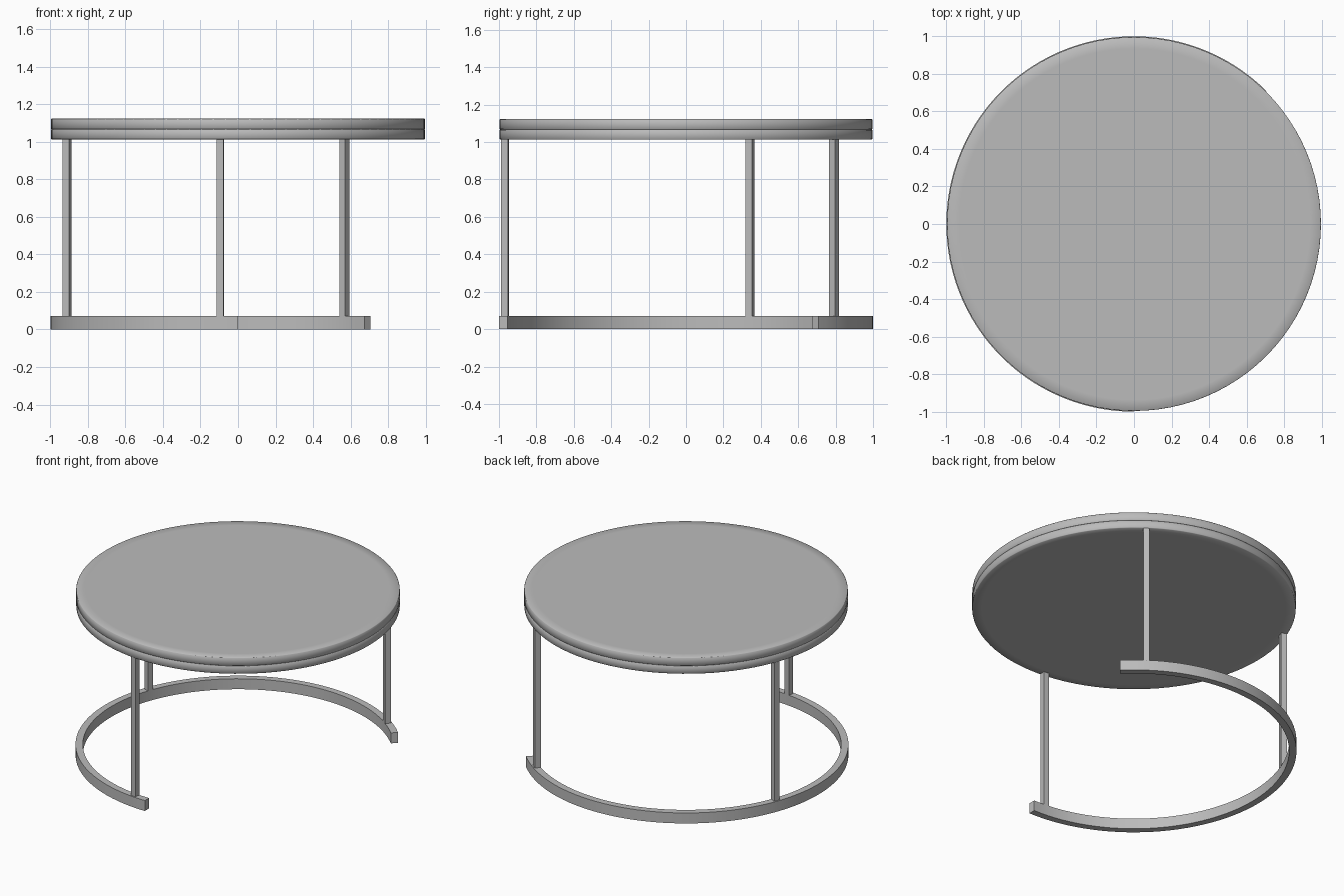
import bpy
import bmesh
from math import cos, sin, radians, pi

cube = bpy.data.objects.get("Cube")
if cube:
    bpy.data.objects.remove(cube, do_unlink=True)

grey = bpy.data.materials.new("plain grey")
grey.use_nodes = True
COLOUR = (0.5, 0.5, 0.5, 1)
grey.diffuse_color = COLOUR
grey.node_tree.nodes["Principled BSDF"].inputs["Base Color"].default_value = COLOUR


def finish(name, bm, angle):
    bmesh.ops.recalc_face_normals(bm, faces=bm.faces)
    mesh = bpy.data.meshes.new(name)
    bm.to_mesh(mesh)
    bm.free()
    mesh.materials.append(grey)
    obj = bpy.data.objects.new(name, mesh)
    bpy.context.collection.objects.link(obj)
    bpy.ops.object.select_all(action="DESELECT")
    obj.select_set(True)
    bpy.context.view_layer.objects.active = obj
    bpy.ops.object.shade_smooth_by_angle(angle=radians(angle))
    return obj


def sweep(profile, start, end, steps):
    """Carry a closed (radius, height) profile round the z axis, capping the ends."""
    bm = bmesh.new()
    loops = []
    for i in range(steps + 1):
        a = radians(start + (end - start) * i / steps)
        loops.append([bm.verts.new((r * cos(a), r * sin(a), z)) for r, z in profile])
    n = len(profile)
    for a, b in zip(loops, loops[1:]):
        for j in range(n):
            k = (j + 1) % n
            bm.faces.new((a[j], a[k], b[k], b[j]))
    bm.faces.new(loops[0])
    bm.faces.new(loops[-1])
    return bm


def slab(name, radius, low, high, soft):
    """Round slab with a softly shaded rim."""
    steps = 96
    profile = [(radius - 0.06, low), (radius - soft, low), (radius, low + soft),
               (radius, high - soft), (radius - soft, high), (radius - 0.06, high)]
    bm = bmesh.new()
    loops = [[bm.verts.new((r * cos(2 * pi * i / steps), r * sin(2 * pi * i / steps), z))
              for i in range(steps)] for r, z in profile]
    for a, b in zip(loops, loops[1:]):
        for i in range(steps):
            k = (i + 1) % steps
            bm.faces.new((a[i], a[k], b[k], b[i]))
    bm.faces.new(loops[0])
    bm.faces.new(loops[-1])
    return finish(name, bm, 60)


# Table top: two stacked round slabs
slab("lower_top", 0.996, 1.013, 1.067, 0.003)
slab("upper_top", 0.996, 1.067, 1.123, 0.003)

# Open base ring, with the gap at the front left
BASE = 0.071
finish("base_ring", sweep([(0.955, 0), (1, 0), (1, BASE), (0.955, BASE)], 45, 270, 72), 30)

# Three square legs, evenly spaced and turned to face the centre
INNER, OUTER, HALF = 0.954, 0.992, 0.019
for name, angle in (("left_leg", 54.4), ("right_leg", 159.4), ("front_leg", 264.4)):
    bm = bmesh.new()
    bmesh.ops.create_cube(bm, size=1)
    for v in bm.verts:
        v.co.x = OUTER if v.co.x > 0 else INNER
        v.co.y *= 2 * HALF
        v.co.z = 1.015 if v.co.z > 0 else BASE - 0.002
    leg = finish(name, bm, 30)
    leg.rotation_euler.z = radians(angle)
